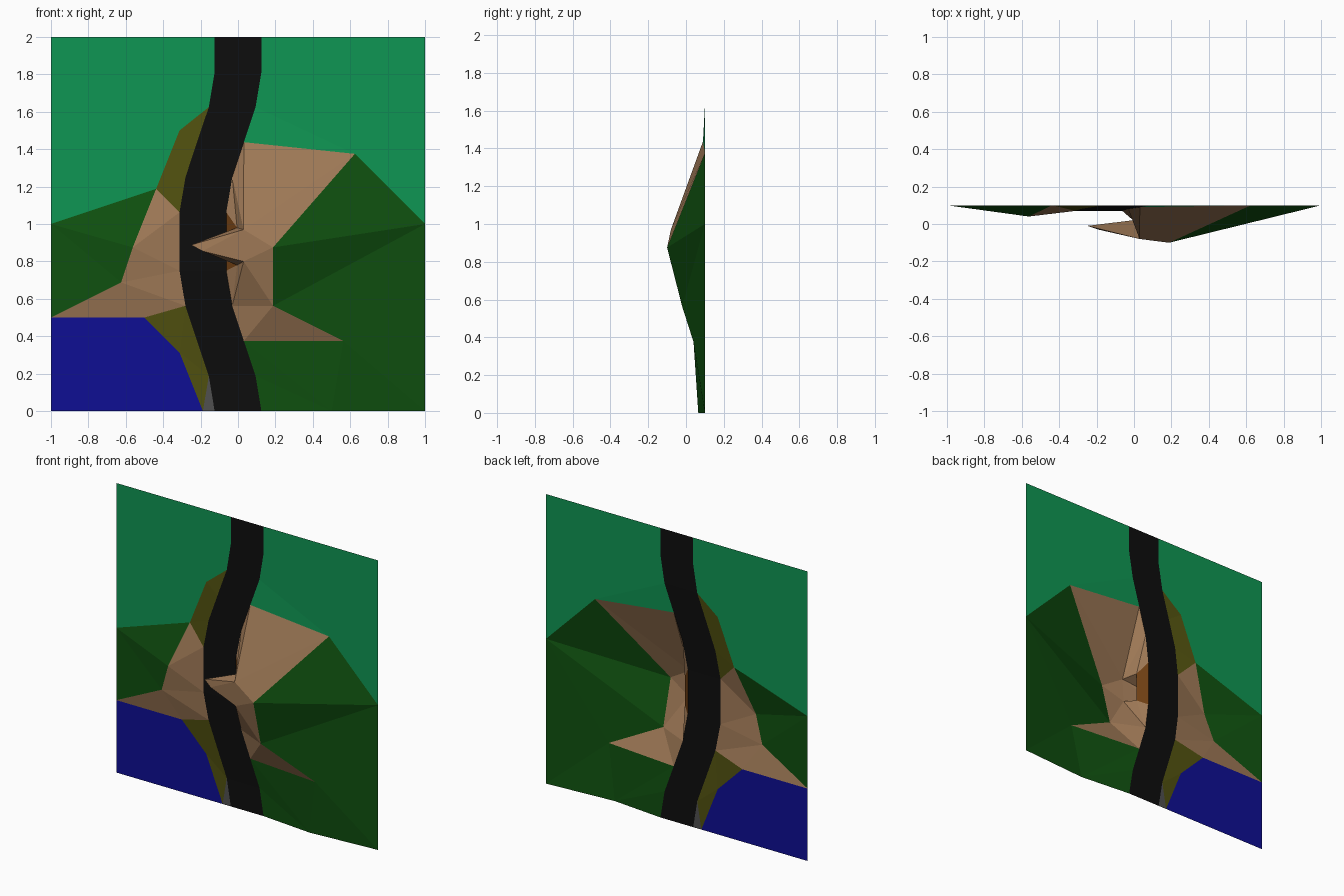
import bpy, bmesh

if "Cube" in bpy.data.objects:
    bpy.data.objects.remove(bpy.data.objects["Cube"])


def material(name, rgb):
    lin = [((c / 255 + 0.055) / 1.055) ** 2.4 for c in rgb]
    m = bpy.data.materials.new(name)
    m.diffuse_color = (*lin, 1)
    m.use_nodes = True
    m.node_tree.nodes["Principled BSDF"].inputs["Base Color"].default_value = m.diffuse_color
    return m


def patch(name, mat, faces, face_front=True):
    """Flat-shaded sheet from polygons of shared (x, y, z) points."""
    bm = bmesh.new()
    verts = {}
    for poly in faces:
        f = bm.faces.new([verts.setdefault(p, bm.verts.new(p)) if p not in verts else verts[p]
                          for p in poly])
        f.normal_update()
        if face_front and f.normal.y > 0:
            f.normal_flip()
    if not face_front:
        bmesh.ops.recalc_face_normals(bm, faces=bm.faces)
    me = bpy.data.meshes.new(name)
    bm.to_mesh(me)
    bm.free()
    me.materials.append(mat)
    ob = bpy.data.objects.new(name, me)
    bpy.context.collection.objects.link(ob)
    return ob


teal = material("meadow", (15, 150, 83))
green = material("grass", (15, 80, 15))
tan = material("rock", (160, 122, 87))
brown = material("dark_rock", (110, 62, 18))
olive = material("verge", (80, 80, 15))
blue = material("water", (14, 14, 148))
black = material("tarmac", (13, 13, 13))
grey = material("gravel", (80, 80, 80))

# Road centre line, top to bottom: x, y, z
path = [(0, .1, 2), (0, .1, 1.8125), (-.031, .1, 1.625), (-.094, .09, 1.4375),
        (-.156, .08, 1.25), (-.1875, .07, 1.0625), (-.1875, .07, .75),
        (-.156, .08, .5625), (-.094, .09, .375), (-.031, .1, .1875), (0, .1, 0)]
L = [(x - .125, y, z) for x, y, z in path]
R = [(x + .125, y, z) for x, y, z in path]
patch("road", black, [(L[i], L[i + 1], R[i + 1], R[i]) for i in range(10)])

# Shared points left of the road
left_mid, left_low = (-1, .1, 1), (-1, .1, .5)
shoulder, bulge, knee = (-.4375, .1, 1.1875), (-.5625, .04, .875), (-.625, .06, .6875)
verge_top = (-.3125, .1, 1.5)
shore, shore_low, shore_end = (-.5, .1, .5), (-.3125, .1, .3125), (-.1875, .1, 0)

# Shared points right of the road
right_mid, right_low, foot = (1, .1, 1), (1, .1, 0), (.5, .065, 0)
crest, peak, ledge, toe = (.625, .1, 1.375), (.1875, -.1, .875), (.1875, -.02, .5625), (.5625, .04, .375)
lip_top, lip_low = (.03, -.08, .97), (.03, -.07, .80)
in_top, in_low = (-.005, .02, .98), (-.005, .02, .78)
tip, tip_low = (-.25, -.01, .888), (-.19, -.03, .855)

# Upper meadow
patch("meadow_left", teal, [
    (left_mid, (-1, .1, 2), L[0], L[1], L[2], verge_top, shoulder)])
patch("meadow_right", teal, [
    (R[0], (1, .1, 2), right_mid, crest, R[2], R[1]), (R[2], crest, R[3])])

# Water and gravel
patch("water", blue, [(left_low, shore, shore_low, shore_end, (-1, .1, 0))])
patch("gravel", grey, [(L[9], L[10], shore_end)])

# Verges beside the road
patch("verge_upper", olive, [(L[2], verge_top, L[3]), (verge_top, shoulder, L[4], L[3]),
                             (shoulder, L[5], L[4])])
patch("verge_lower", olive, [(shore, L[7], shore_low), (L[7], L[8], shore_low),
                             (L[8], L[9], shore_low), (L[9], shore_end, shore_low)])

# Left hillside
patch("left_rock", tan, [(shoulder, bulge, L[5]), (bulge, L[6], L[5]), (bulge, knee, L[6]),
                         (knee, L[7], L[6]), (knee, shore, L[7]), (knee, left_low, shore)])
patch("left_grass", green, [(left_mid, bulge, shoulder), (left_mid, knee, bulge),
                            (left_mid, left_low, knee)])

# Right hillside
patch("right_rock", tan, [
    (R[3], crest, lip_top), (crest, peak, lip_top),
    (R[3], lip_top, R[4]), (R[4], lip_top, in_top), (R[4], in_top, R[5]),
    (lip_top, peak, lip_low), (lip_low, peak, ledge), (lip_low, ledge, R[7]),
    (R[7], ledge, R[8]), (R[8], ledge, toe),
    (R[7], lip_low, in_low), (R[7], in_low, R[6])])
patch("right_grass", green, [
    (crest, right_mid, peak), (peak, right_mid, ledge), (ledge, right_mid, toe),
    (toe, right_mid, right_low), (toe, right_low, foot), (R[8], toe, foot),
    (R[8], foot, R[9]), (R[9], foot, R[10])])

# Dark wall below the overhang
patch("overhang_wall", brown, [(R[5], in_top, in_low, R[6])])

# Rock spike reaching over the road
patch("rock_spike", tan, [
    (tip, lip_top, in_top), (tip, tip_low, lip_top), (tip_low, lip_low, lip_top),
    (tip_low, in_low, lip_low), (tip, in_top, in_low), (tip, in_low, tip_low)], False)
